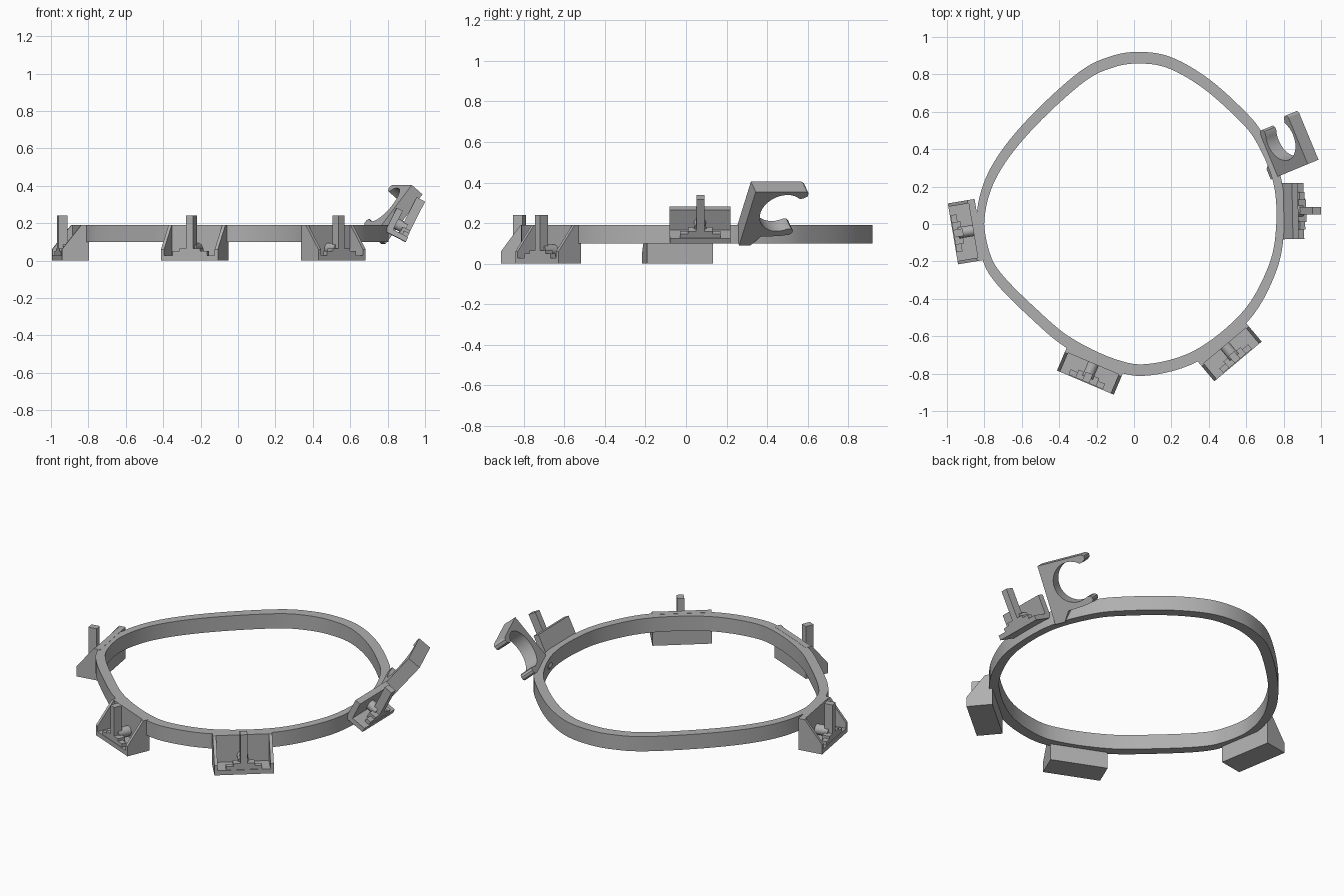
import bpy, bmesh, math
from mathutils import Matrix, Vector

if "Cube" in bpy.data.objects:
    bpy.data.objects.remove(bpy.data.objects["Cube"])

grey = bpy.data.materials.new("plain grey")
grey.use_nodes = True
grey.diffuse_color = (0.43, 0.43, 0.43, 1)
grey.node_tree.nodes["Principled BSDF"].inputs["Base Color"].default_value = (0.43, 0.43, 0.43, 1)


def finish(name, bm, matrix=Matrix(), smooth=False):
    bmesh.ops.recalc_face_normals(bm, faces=bm.faces)
    mesh = bpy.data.meshes.new(name)
    bm.to_mesh(mesh)
    bm.free()
    mesh.materials.append(grey)
    ob = bpy.data.objects.new(name, mesh)
    ob.matrix_world = matrix
    bpy.context.collection.objects.link(ob)
    if smooth:
        bpy.ops.object.select_all(action='DESELECT')
        ob.select_set(True)
        bpy.context.view_layer.objects.active = ob
        bpy.ops.object.shade_smooth_by_angle(angle=math.radians(30))
    return ob


def box(bm, lo, hi):
    lo, hi = Vector(lo), Vector(hi)
    m = Matrix.Translation((lo + hi) / 2) @ Matrix.Diagonal((*(hi - lo), 1))
    bmesh.ops.create_cube(bm, size=1, matrix=m)


def prism(bm, points, direction):
    """Extrude a flat outline along a direction."""
    face = bm.faces.new([bm.verts.new(p) for p in points])
    ext = bmesh.ops.extrude_face_region(bm, geom=[face], use_keep_orig=True)
    moved = [v for v in ext["geom"] if isinstance(v, bmesh.types.BMVert)]
    bmesh.ops.translate(bm, verts=moved, vec=direction)


# Egg-shaped band: a closed spline outline with an inward offset
outline = [(0.02, 0.92), (-0.13, 0.895), (-0.29, 0.815), (-0.53, 0.60), (-0.71, 0.39),
           (-0.81, 0.2), (-0.843, 0), (-0.81, -0.19), (-0.735, -0.32), (-0.556, -0.50),
           (-0.365, -0.66), (-0.12, -0.78), (0.08, -0.81), (0.35, -0.73), (0.61, -0.52),
           (0.75, -0.28), (0.80, -0.06), (0.79, 0.23), (0.69, 0.48), (0.565, 0.63),
           (0.38, 0.79), (0.19, 0.895)]
ctrl = [Vector(p) for p in outline]
n, steps, path = len(ctrl), 6, []
for i in range(n):
    a, b, c, d = (ctrl[(i + k) % n] for k in (-1, 0, 1, 2))
    for s in range(steps):
        t = s / steps
        path.append(0.5 * (2 * b + (c - a) * t + (2 * a - 5 * b + 4 * c - d) * t ** 2
                           + (3 * b - a - 3 * c + d) * t ** 3))
bm = bmesh.new()
rings = []
for i, p in enumerate(path):
    tan = (path[(i + 1) % len(path)] - path[i - 1]).normalized()
    inward = Vector((-tan.y, tan.x))
    q = p + inward * (0.042 + 0.02 * abs(inward.y))
    rings.append([bm.verts.new((*w, z)) for w, z in
                  ((p, 0.1), (p, 0.19), (q, 0.19), (q, 0.1))])
for i, r in enumerate(rings):
    prev = rings[i - 1]
    for k in range(4):
        bm.faces.new((prev[k], r[k], r[(k + 1) % 4], prev[(k + 1) % 4]))
finish("band", bm, smooth=True)


# Brackets: local x points outward from the band, x = 0 is the outer edge
def bracket(name, at, angle, tilt=0, depth=0.145, wall_top=0.191, half=0.165, cheeks=True):
    place = (Matrix.Translation(at) @ Matrix.Rotation(math.radians(angle), 4, 'Z')
             @ Matrix.Rotation(math.radians(tilt), 4, 'Y'))
    bm = bmesh.new()
    box(bm, (-depth, -half, 0), (0, half, 0.028))
    box(bm, (-depth, -half, 0), (-depth + 0.035, half, wall_top))
    if cheeks:
        side = ((-depth, 0), (0, 0), (0, 0.06), (-0.105, wall_top), (-depth, wall_top))
        for y in (-half, half - 0.018):
            prism(bm, [(x, y, z) for x, z in side], (0, 0.018, 0))
    finish(name + "_bracket", bm, place)

    # Upright post on a stepped foot
    bm = bmesh.new()
    box(bm, (-0.055, -0.02, 0.02), (-0.004, 0.02, 0.24))
    box(bm, (-0.05, -0.06, 0.02), (-0.004, 0.06, 0.065))
    box(bm, (-0.035, -0.1, 0.02), (-0.004, 0.1, 0.05))
    finish(name + "_post", bm, place)

    # Round pin joining the post to the wall
    bm = bmesh.new()
    length = depth - 0.05
    bmesh.ops.create_cone(bm, cap_ends=True, segments=24, radius1=0.03, radius2=0.03, depth=length,
                          matrix=Matrix.Translation((-0.03 - length / 2, 0, 0.065))
                          @ Matrix.Rotation(math.pi / 2, 4, 'Y'))
    finish(name + "_pin", bm, place, smooth=True)


bracket("right", (-0.968, -0.053, 0), 189.6)
bracket("front_right", (-0.26, -0.848, 0), 247)
bracket("front_left", (0.556, -0.735, 0), -50)
bracket("left", (0.895, 0.07, 0.1), 1, tilt=27, depth=0.125, wall_top=0.14,
        half=0.15, cheeks=False)

# Open clip: a C-shaped outline in a tilted plane
yaw, pitch = math.radians(22.5), math.radians(51)
across = Vector((math.cos(yaw), math.sin(yaw), 0))
back = Vector((-math.sin(yaw), math.cos(yaw), 0))
up = across * math.cos(pitch) + Vector((0, 0, math.sin(pitch)))
normal = back.cross(up).normalized()
frame = Matrix((back, up, normal)).transposed().to_4x4()
frame.translation = (0.76, 0.25, 0.115)
arc = []
for i in range(25):
    a = math.radians(50 + 250 * i / 24)
    arc.append((0.175 + 0.115 * math.cos(a), 0.205 + 0.115 * math.sin(a)))
shape = [(0, 0), (0, 0.34), (0.27, 0.34), (0.285, 0.33), (0.285, 0.312), (0.27, 0.3)] + arc + [
    (0.25, 0.105), (0.262, 0.095), (0.262, 0.08), (0.25, 0.068), (0.2, 0.06), (0.1, 0.055), (0.06, 0)]
bm = bmesh.new()
prism(bm, [(x, y, -0.04) for x, y in shape], (0, 0, 0.08))
finish("clip", bm, frame, smooth=True)
